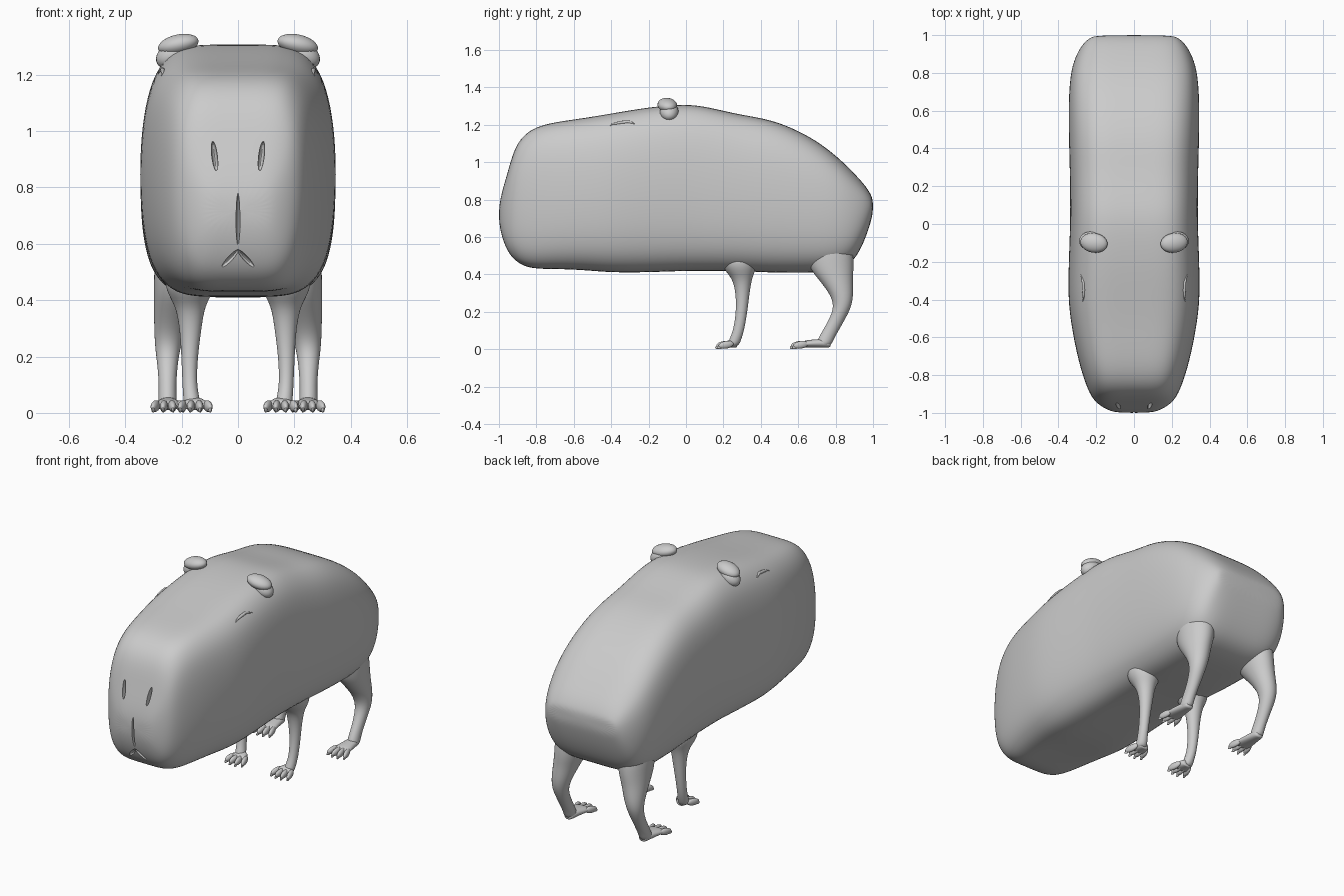
import bpy, math
from mathutils import Vector, Matrix

if "Cube" in bpy.data.objects:
    bpy.data.objects.remove(bpy.data.objects["Cube"], do_unlink=True)

grey = bpy.data.materials.new("soft_grey")
grey.use_nodes = True
grey.diffuse_color = (0.6, 0.6, 0.6, 1)
grey.node_tree.nodes["Principled BSDF"].inputs["Base Color"].default_value = (0.6, 0.6, 0.6, 1)


def activate(obj):
    bpy.ops.object.select_all(action='DESELECT')
    obj.select_set(True)
    bpy.context.view_layer.objects.active = obj


def apply_modifier(obj, kind, **settings):
    mod = obj.modifiers.new(kind.lower(), kind)
    for key, value in settings.items():
        setattr(mod, key, value)
    activate(obj)
    bpy.ops.object.modifier_apply(modifier=mod.name)


def smooth(obj, angle=50):
    activate(obj)
    bpy.ops.object.shade_smooth_by_angle(angle=math.radians(angle))


def ring(center, u, v, sides, power=2, barrel=0):
    """Superellipse around center spanned by u and v, narrowed towards +-v."""
    points = []
    for i in range(sides):
        a = math.tau * (i + 0.5) / sides
        c, s = math.cos(a), math.sin(a)
        r = (abs(c) ** power + abs(s) ** power) ** (-1 / power)
        c, s = c * r, s * r
        points.append(Vector(center) + Vector(u) * c * (1 - barrel * s * s) + Vector(v) * s)
    return points


def loft(name, rings, levels=2):
    k = len(rings[0])
    verts = [p for r in rings for p in r]
    faces = [(j * k + i, j * k + (i + 1) % k, (j + 1) * k + (i + 1) % k, (j + 1) * k + i)
             for j in range(len(rings) - 1) for i in range(k)]
    faces += [tuple(reversed(range(k))), tuple(range(len(verts) - k, len(verts)))]
    mesh = bpy.data.meshes.new(name)
    mesh.from_pydata(verts, [], faces)
    mesh.materials.append(grey)
    obj = bpy.data.objects.new(name, mesh)
    bpy.context.collection.objects.link(obj)
    activate(obj)
    bpy.ops.object.mode_set(mode='EDIT')
    bpy.ops.mesh.select_all(action='SELECT')
    bpy.ops.mesh.normals_make_consistent(inside=False)
    bpy.ops.object.mode_set(mode='OBJECT')
    apply_modifier(obj, 'SUBSURF', levels=levels)
    smooth(obj)
    return obj


def ellipsoid(name, loc, scale, rot=(0, 0, 0)):
    bpy.ops.mesh.primitive_uv_sphere_add(segments=24, ring_count=14, location=loc, rotation=rot)
    obj = bpy.context.object
    obj.name = name
    obj.scale = scale
    obj.data.materials.append(grey)
    smooth(obj)
    return obj


# Body and head: y, bottom, top, half width
sections = [
    (-1.0, .68, .76, .09), (-.985, .6, .84, .14), (-.955, .525, .94, .19),
    (-.92, .48, 1.07, .222), (-.87, .445, 1.145, .247), (-.8, .43, 1.19, .272),
    (-.7, .43, 1.215, .3), (-.55, .425, 1.235, .33), (-.4, .41, 1.26, .35),
    (-.2, .412, 1.295, .346), (0, .42, 1.312, .338), (.12, .42, 1.295, .338),
    (.28, .42, 1.255, .34), (.45, .41, 1.23, .345), (.6, .41, 1.17, .347),
    (.72, .41, 1.1, .343), (.82, .425, 1.02, .332), (.9, .47, .94, .305),
    (.955, .58, .88, .27), (.985, .67, .835, .235), (1.0, .73, .8, .2),
]
body = loft("body", [ring((0, y, (b + t) / 2), (w, 0, 0), (0, 0, (t - b) / 2), 32, 6, .15)
                     for y, b, t, w in sections])

# Nostrils, lip groove and mouth creases are carved out of the muzzle
cutters = [ellipsoid("lip_cutter", (0, -1, .67), (.007, .026, .11))]
for s in (-1, 1):
    cutters.append(ellipsoid("nostril_cutter", (s * .083, -.96, .91), (.01, .03, .055),
                             (-.2, s * .12, 0)))
    cutters.append(ellipsoid("mouth_cutter", (s * .03, -.975, .545), (.01, .03, .05),
                             (.35, -s * .75, 0)))
for cutter in cutters:
    cutter.hide_render = True
    apply_modifier(body, 'BOOLEAN', operation='DIFFERENCE', object=cutter, solver='EXACT')
    bpy.data.objects.remove(cutter, do_unlink=True)
smooth(body, 40)

# Leg rings: x, y, z, radius x, radius y
front_rings = [(.17, .28, .52, .1, .1), (.17, .285, .43, .09, .095), (.17, .3, .385, .055, .055),
               (.168, .303, .3, .04, .038), (.172, .298, .2, .03, .031), (.172, .282, .1, .026, .03),
               (.165, .262, .05, .03, .034), (.16, .25, .014, .032, .032)]
hind_rings = [(.2, .76, .62, .1, .13), (.21, .77, .46, .092, .135), (.225, .795, .385, .076, .1),
              (.24, .832, .3, .06, .066), (.25, .84, .23, .046, .048), (.25, .808, .16, .036, .044),
              (.25, .77, .095, .032, .044), (.25, .745, .05, .034, .045), (.25, .735, .014, .034, .04)]


def leg(side, s, kind, rings, heel, toe, x):
    loft(f"{side}_{kind}_leg", [ring((s * a, y, z), (rx, 0, 0), (0, ry, 0), 12)
                                for a, y, z, rx, ry in rings])
    # Flat foot widening towards the toes
    steps = [(0, .02, .016), (.12, .032, .024), (.5, .04, .022), (.85, .052, .019), (1, .045, .013)]
    loft(f"{side}_{kind}_foot",
         [ring((s * x, heel + (toe - heel) * f, .01 + h), (w, 0, 0), (0, 0, h), 12, 2.5)
          for f, w, h in steps])
    for i in range(4):
        spread = (i - 1.5) / 1.5
        ellipsoid(f"{side}_{kind}_toe_{i + 1}",
                  (s * x + spread * .045, toe - .012 + .016 * abs(spread), .024),
                  (.014, .042, .02), (.15, 0, spread * .25))
        ellipsoid(f"{side}_{kind}_claw_{i + 1}",
                  (s * x + spread * .052, toe - .043 + .018 * abs(spread), .012),
                  (.006, .018, .01), (.25, 0, spread * .25))


for side, s in (("left", 1), ("right", -1)):
    leg(side, s, "front", front_rings, .275, .21, .152)
    leg(side, s, "hind", hind_rings, .775, .61, .248)

    # Small rounded ears on the corners of the crown
    ellipsoid(f"{side}_ear", (s * .212, -.1, 1.306), (.074, .052, .036), (0, s * .22, s * .15))
    ellipsoid(f"{side}_ear_base", (s * .23, -.09, 1.27), (.065, .05, .045), (0, s * .5, 0))

    # Arched closed eyelid lying on the surface of the head
    curve = bpy.data.curves.new(f"{side}_eyelid", 'CURVE')
    curve.dimensions = '3D'
    curve.bevel_depth = .007
    curve.bevel_resolution = 3
    spline = curve.splines.new('POLY')
    count = 13
    spline.points.add(count - 1)
    for i, point in enumerate(spline.points):
        f = i / (count - 1)
        guess = Vector((s * .31, -.415 + .145 * f, 1.225 + .032 * math.sin(math.pi * f ** .85)))
        hit, spot, normal, _ = body.closest_point_on_mesh(guess)
        point.co = (*spot, 1)
        point.radius = .25 + math.sin(math.pi * f)
    lid = bpy.data.objects.new(f"{side}_eyelid", curve)
    bpy.context.collection.objects.link(lid)
    curve.materials.append(grey)
    activate(lid)
    bpy.ops.object.convert(target='MESH')
    smooth(bpy.context.object, 60)
